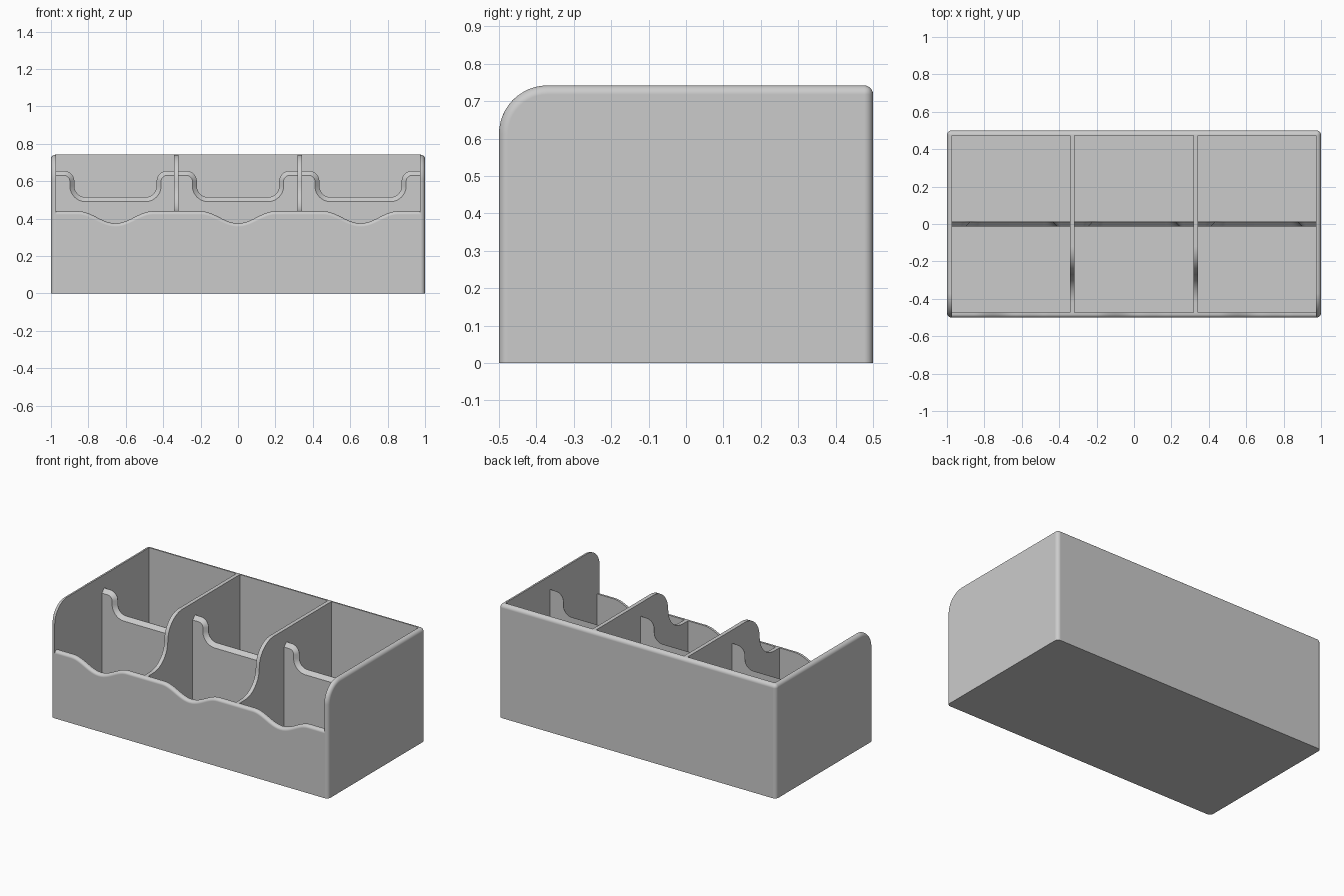
import bpy, bmesh, math

if "Cube" in bpy.data.objects:
    bpy.data.objects.remove(bpy.data.objects["Cube"])

W, D, H = 1.0, 0.5, 0.742      # half width, half depth, height
T = 0.027                      # wall thickness
FLOOR = 0.03
LIP = 0.44                     # height of the front lip
BAYS = (-0.655, 0.0, 0.655)    # compartment centres

grey = bpy.data.materials.new("plain grey")
grey.diffuse_color = (0.6, 0.6, 0.6, 1)
grey.use_nodes = True
grey.node_tree.nodes["Principled BSDF"].inputs["Base Color"].default_value = grey.diffuse_color


def arc(cx, cy, r, a0, a1, n=10):
    """Points on a circular arc, angles in degrees."""
    return [(cx + r * math.cos(math.radians(a0 + (a1 - a0) * i / n)),
             cy + r * math.sin(math.radians(a0 + (a1 - a0) * i / n))) for i in range(n + 1)]


def prism(name, pts, axis, a, b, bevel=0.0, segments=1, pick=None):
    """Extrude a 2D outline along x or y, bevelling the edges chosen by pick."""
    bm = bmesh.new()
    place = (lambda p, s: (s, p[0], p[1])) if axis == "x" else (lambda p, s: (p[0], s, p[1]))
    near = [bm.verts.new(place(p, a)) for p in pts]
    far = [bm.verts.new(place(p, b)) for p in pts]
    bm.faces.new(near)
    bm.faces.new(far)
    for i in range(len(pts)):
        j = (i + 1) % len(pts)
        bm.faces.new((near[i], near[j], far[j], far[i]))
    bmesh.ops.recalc_face_normals(bm, faces=bm.faces)
    if bevel:
        edges = [e for e in bm.edges if pick(e.verts[0].co, e.verts[1].co)]
        bmesh.ops.bevel(bm, geom=edges, offset=bevel, segments=segments,
                        profile=0.5, affect="EDGES")
    mesh = bpy.data.meshes.new(name)
    bm.to_mesh(mesh)
    bm.free()
    mesh.materials.append(grey)
    ob = bpy.data.objects.new(name, mesh)
    bpy.context.collection.objects.link(ob)
    return ob


def finish(ob):
    bpy.ops.object.select_all(action="DESELECT")
    ob.select_set(True)
    bpy.context.view_layer.objects.active = ob
    for m in list(ob.modifiers):
        bpy.ops.object.modifier_apply(modifier=m.name)
    bpy.ops.object.shade_smooth_by_angle(angle=math.radians(30))
    mod = ob.modifiers.new("even shading", "WEIGHTED_NORMAL")
    mod.keep_sharp = True


# Outer shell: block with rounded front shoulders and softened outer edges
R = 0.13
outline = [(-D, 0), (D, 0), (D, H)] + arc(-D + R, H - R, R, 90, 180, 12)


def outer_edge(p, q):
    if p.z < 1e-5 and q.z < 1e-5:
        return False
    side = abs(p.x - q.x) < 1e-5
    back_top = min(p.y, q.y) > D - 1e-4 and min(p.z, q.z) > H - 1e-4
    return side or back_top


shell = prism("outer_shell", outline, "x", -W, W, 0.024, 6, outer_edge)

# Hollow it out, leaving the front open for the lip
cutter = prism("cavity_cutter", [(-0.7, FLOOR), (D - T, FLOOR), (D - T, 1), (-0.7, 1)],
               "x", -W + T, W - T)
cutter.hide_render = True
cut = shell.modifiers.new("cavity", "BOOLEAN")
cut.object = cutter
cut.solver = "EXACT"
finish(shell)
bpy.data.objects.remove(cutter)

# Front lip with a soft dip in every compartment
DIP = 0.2
lip = [(-W + T, FLOOR), (-W + T, LIP)]
for c in BAYS:
    for i in range(25):
        t = -1 + i / 12
        lip.append((c + DIP * t, LIP - 0.0325 * (1 + math.cos(math.pi * t))))
lip += [(W - T, LIP), (W - T, FLOOR)]
finish(prism("front_lip", lip, "y", -D, -D + T, 0.018, 5,
             lambda p, q: max(p.y, q.y) < -D + 1e-4 and min(p.z, q.z) > 0.2))

# Two dividers sweeping down in an S to the lip
drop = (H - LIP) / 2
divider = [(-D + T - 0.001, FLOOR - 0.001), (D - T + 0.001, FLOOR - 0.001), (D - T + 0.001, H)]
divider += arc(-0.27 + drop, H - drop, drop, 90, 180)
divider += arc(-0.27 - drop, LIP + drop, drop, 0, -90)[1:]
divider += [(-D + T - 0.001, LIP)]
for name, x in (("left_divider", -0.33), ("right_divider", 0.33)):
    finish(prism(name, divider, "x", x - 0.0125, x + 0.0125))

# Middle partition with a rounded notch per compartment and a chamfered front edge
TOP, LOW, HALF, R1, R2 = 0.655, 0.515, 0.22, 0.055, 0.06
end = W - T + 0.001
panel = [(-end, FLOOR - 0.001), (-end, TOP)]
for c in BAYS:
    left = arc(-HALF - R1, TOP - R1, R1, 90, 0) + arc(-HALF + R2, LOW + R2, R2, 180, 270)
    panel += [(c + x, z) for x, z in left]
    panel += [(c - x, z) for x, z in reversed(left)]
panel += [(end, TOP), (end, FLOOR - 0.001)]
finish(prism("middle_partition", panel, "y", -0.0135, 0.0135, 0.024, 1,
             lambda p, q: max(p.y, q.y) < 0 and min(p.z, q.z) > 0.2))
